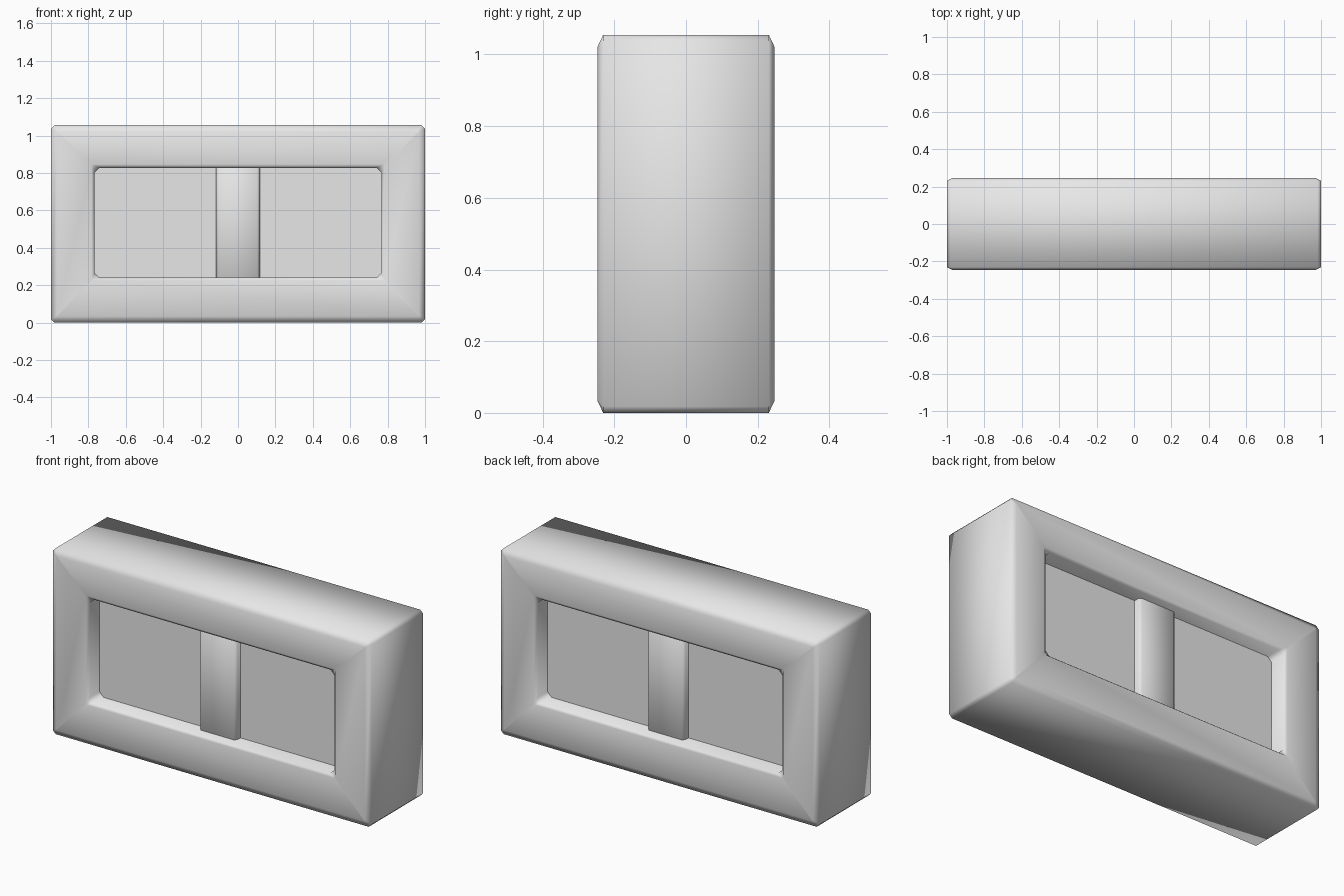
import bpy, bmesh

# Remove the default cube
cube = bpy.data.objects.get("Cube")
if cube:
    bpy.data.objects.remove(cube)

grey = bpy.data.materials.new("light grey")
grey.use_nodes = True
colour = (0.8, 0.8, 0.8, 1)
grey.diffuse_color = colour
grey.node_tree.nodes["Principled BSDF"].inputs["Base Color"].default_value = colour


def finish(name, bm, smooth):
    bmesh.ops.recalc_face_normals(bm, faces=bm.faces)
    mesh = bpy.data.meshes.new(name)
    for f in bm.faces:
        f.smooth = smooth
    bm.to_mesh(mesh)
    bm.free()
    mesh.materials.append(grey)
    obj = bpy.data.objects.new(name, mesh)
    bpy.context.collection.objects.link(obj)
    return obj


def ring(bm, hx, low, high, cut, y):
    """Rectangle in the xz plane with clipped corners."""
    pts = [(hx, low + cut), (hx, high - cut), (hx - cut, high), (cut - hx, high),
           (-hx, high - cut), (-hx, low + cut), (cut - hx, low), (hx - cut, low)]
    return [bm.verts.new((x, y, z)) for x, z in pts]


def box(name, hx, hy, low, high, bevel=0):
    bm = bmesh.new()
    bmesh.ops.create_cube(bm, size=1)
    for v in bm.verts:
        v.co.x *= 2 * hx
        v.co.y *= 2 * hy
        v.co.z = low + (v.co.z + 0.5) * (high - low)
    if bevel:
        bmesh.ops.bevel(bm, geom=bm.edges[:], offset=bevel, segments=1,
                        affect='EDGES')
    return finish(name, bm, bevel > 0)


# Frame: a closed band of rings running round the outside and through the opening
FRONT, SIDE, HEIGHT = 0.247, 0.231, 1.055
half_section = [
    (0.767, 0.24, 0.827, 0.025, SIDE),       # opening wall
    (0.783, 0.227, 0.846, 0.004, FRONT),     # opening rim
    (0.967, 0.034, HEIGHT - 0.034, 0.004, FRONT),  # face edge
    (1.0, 0, HEIGHT, 0.018, SIDE),           # outer wall
]
bm = bmesh.new()
loops = [ring(bm, a, b, c, d, -y) for a, b, c, d, y in half_section]
loops += [ring(bm, a, b, c, d, y) for a, b, c, d, y in reversed(half_section)]
for i, loop in enumerate(loops):
    after = loops[(i + 1) % len(loops)]
    for j in range(len(loop)):
        k = (j + 1) % len(loop)
        bm.faces.new((loop[j], loop[k], after[k], after[j]))
finish("window_frame", bm, True)

# Pane and centre post, both seated in the frame
box("window_pane", 0.8, 0.145, 0.2, 0.87)
box("centre_post", 0.117, 0.185, 0.19, 0.88, 0.014)
